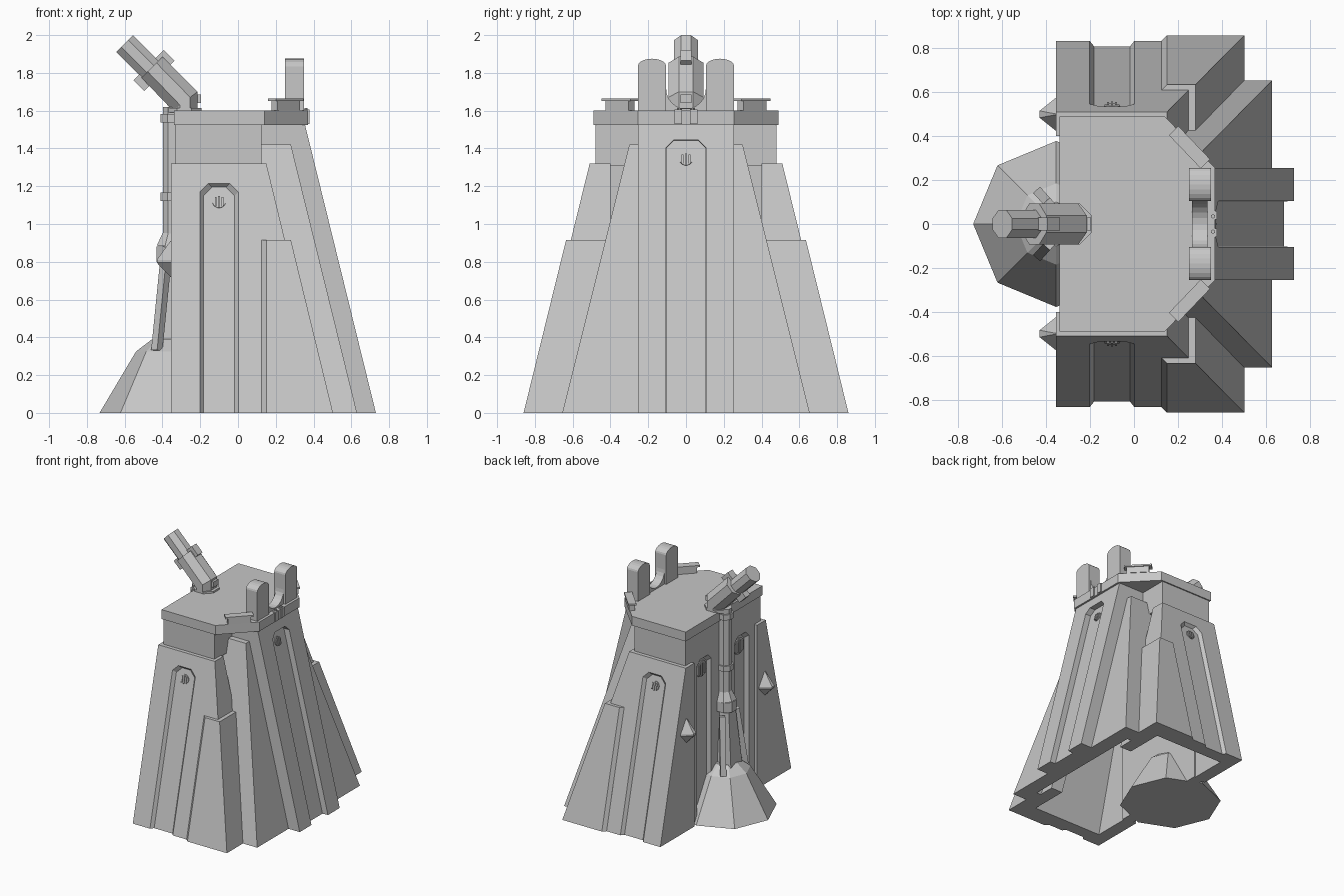
import bpy, bmesh, math
from mathutils import Vector

cube = bpy.data.objects.get("Cube")
if cube:
    bpy.data.objects.remove(cube, do_unlink=True)

GREY = (0.57, 0.57, 0.57, 1)
stone = bpy.data.materials.new("stone_grey")
stone.use_nodes = True
stone.diffuse_color = GREY
stone.node_tree.nodes["Principled BSDF"].inputs["Base Color"].default_value = GREY
SLOPE = 0.246


def finish(name, bm):
    bmesh.ops.recalc_face_normals(bm, faces=bm.faces)
    mesh = bpy.data.meshes.new(name)
    bm.to_mesh(mesh)
    bm.free()
    mesh.materials.append(stone)
    ob = bpy.data.objects.new(name, mesh)
    bpy.context.scene.collection.objects.link(ob)
    return ob


def loft(name, *rings):
    """Closed solid through rings of equal point count."""
    bm = bmesh.new()
    vs = [[bm.verts.new(p) for p in ring] for ring in rings]
    n = len(vs[0])
    for a, b in zip(vs, vs[1:]):
        for i in range(n):
            j = (i + 1) % n
            bm.faces.new((a[i], a[j], b[j], b[i]))
    bm.faces.new(vs[0])
    bm.faces.new(vs[-1])
    return finish(name, bm)


def rect(x0, x1, y0, y1, z):
    return [(x0, y0, z), (x1, y0, z), (x1, y1, z), (x0, y1, z)]


def box(name, x0, x1, y0, y1, z0, z1):
    return loft(name, rect(x0, x1, y0, y1, z0), rect(x0, x1, y0, y1, z1))


def tube(name, p0, p1, r0, r1=None, sides=8, turn=0.5):
    """Faceted cylinder or cone between two points."""
    p0, p1 = Vector(p0), Vector(p1)
    q = (p1 - p0).to_track_quat('Z', 'Y')

    def ring(p, r):
        angles = [math.tau * (i + turn) / sides for i in range(sides)]
        return [p + q @ Vector((r * math.cos(a), r * math.sin(a), 0)) for a in angles]
    return loft(name, ring(p0, r0), ring(p1, r0 if r1 is None else r1))


def cut(ob, *cutters):
    for c in cutters:
        c.hide_render = True
        c.display_type = 'WIRE'
        m = ob.modifiers.new("cut", 'BOOLEAN')
        m.operation, m.solver, m.object = 'DIFFERENCE', 'EXACT', c


def channel(name, place, w, top, c, depth, bevel):
    """Cutter for a recessed strip with a chamfered head."""
    def ring(inset, d):
        a, t = w - inset, top - inset
        pts = [(-a, -0.1), (a, -0.1), (a, t - c), (a - c, t), (c - a, t), (-a, t - c)]
        return [place(u, z, d) for u, z in pts]
    return loft(name, ring(0, -0.02), ring(0, 0), ring(bevel, depth))


def vent(name, place, z, r, d, k):
    """Round grille on a face of slope k: a rim disc with upright bars."""
    def out(e):
        return place(0, z + k * e, d - e * (1 + k * k))
    tube(name + "_rim", out(-0.02), out(0.007), r, sides=16)
    for i in (-1, 0, 1):
        u, h, b = i * r * 0.5, r * (0.8 if i == 0 else 0.65), r * 0.13
        quad = [(u - b, z - h), (u + b, z - h), (u + b, z + h), (u - b, z + h)]
        loft(name + "_bar", [place(p, q, d) for p, q in quad],
             [place(p, q, d - 0.016) for p, q in quad])


# Hollow interior cutters
cavity_main = loft("cavity_main_cutter", rect(-0.25, 0.38, -0.72, 0.72, -0.05),
                   rect(-0.25, 0.05, -0.4, 0.4, 1.2))
cavity_side = loft("cavity_side_cutter", rect(0, 0.52, -0.54, 0.54, -0.05),
                   rect(0, 0.2, -0.2, 0.2, 1.21))


# Neck and platform
def plan(z):
    half = [(-0.34, 0.49), (0.14, 0.49), (0.37, 0.255)]
    return [(x, -y, z) for x, y in half] + [(x, y, z) for x, y in reversed(half)]


box("neck", -0.33, 0.125, -0.48, 0.48, 1.31, 1.53)
loft("platform", plan(1.525), plan(1.6))

# Side buttress with central pillar on the +x flank
flank = loft("flank_buttress", rect(0.1, 0.63, -0.655, 0.655, 0),
             rect(0.1, 0.28, -0.3, 0.3, 1.42))
cut(flank, cavity_main, cavity_side)


def flank_face(u, z, d):
    return (0.73 - SLOPE * z - d, u, z)


pillar = loft("flank_pillar", rect(0.1, 0.73, -0.255, 0.255, 0),
              rect(0.1, 0.73 - SLOPE * 1.53, -0.255, 0.255, 1.53))
cut(pillar, channel("flank_channel_cutter", flank_face, 0.105, 1.445, 0.04, 0.047, 0.002),
    cavity_main, cavity_side)
vent("flank_vent", flank_face, 1.345, 0.036, 0.047, SLOPE)

# Front and back buttresses, each with channel, vent, step and stud
for s, side in ((-1, "front"), (1, "back")):
    def face(u, z, d):
        return (u - 0.1, s * (0.835 - SLOPE * z - d), z)

    body = loft(side + "_buttress", rect(-0.355, 0.47, s * 0.4, s * 0.835, 0),
                rect(-0.355, 0.15, s * 0.4, s * 0.51, 1.32))
    cut(body, channel(side + "_channel_cutter", face, 0.102, 1.215, 0.045, 0.025, 0.02),
        cavity_main)
    vent(side + "_vent", face, 1.12, 0.036, 0.025, SLOPE)

    def step_ring(x1, y, z):
        pts = [(0.125, 0.4), (x1, 0.4), (x1, y), (0.15, y), (0.125, y - 0.025)]
        return [(px, s * py, z) for px, py in pts]
    step = loft(side + "_step", step_ring(0.503, 0.86, 0), step_ring(0.28, 0.635, 0.915))
    cut(step, cavity_main, cavity_side)

    # Faceted stud on the end face
    def stud_ring(reach, w, z):
        return [(-0.35, s * 0.5 - w, z), (-0.355 - reach, s * 0.5 - 0.2 * w, z),
                (-0.355 - reach, s * 0.5 + 0.2 * w, z), (-0.35, s * 0.5 + w, z)]
    loft(side + "_stud", stud_ring(0.003, 0.01, 0.72), stud_ring(0.075, 0.08, 0.795),
         stud_ring(0.075, 0.08, 0.81), stud_ring(0.003, 0.01, 0.91))

    # Recessed strip with grille on the -x wall
    def wall_face(u, z, d):
        return (-0.33 + d, s * 0.24 + u, z)
    wall = box(side + "_end_wall", -0.33, -0.24, 0, s * 0.42, 0, 1.31)
    cut(wall, channel(side + "_wall_channel_cutter", wall_face, 0.09, 1.3, 0.04, 0.03, 0.02))
    vent(side + "_wall_vent", wall_face, 1.2, 0.065, 0.03, 0)

    # Slanted rod beside the pipe foot
    tube(side + "_brace", (-0.43, s * 0.14, 0.33), (-0.385, s * 0.09, 0.78), 0.03, sides=4)

    # Corner parapet and cap
    mid, along = Vector((0.253, s * 0.35, 0)), Vector((0.69, -s * 0.72, 0))
    out_dir = Vector((0.72, s * 0.69, 0))
    for part, l, w, z0, z1 in (("parapet", 0.085, 0.022, 1.6, 1.65), ("cap", 0.105, 0.03, 1.65, 1.664)):
        base = [mid + along * l * a + out_dir * w * b for a, b in ((-1, -1), (1, -1), (1, 1), (-1, 1))]
        loft(side + "_" + part, [p + Vector((0, 0, z0)) for p in base],
             [p + Vector((0, 0, z1)) for p in base])

    # Rounded upright of the cradle with a curved inner foot
    arc = [(0.18 + 0.075 * math.cos(math.pi * i / 10), 1.835 + 0.04 * math.sin(math.pi * i / 10))
           for i in range(11)]
    prof = [(0.105, 1.58), (0.255, 1.58)] + arc
    loft(side + "_upright", [(0.25, s * y, z) for y, z in prof], [(0.35, s * y, z) for y, z in prof])
    curve = [(0.105 * math.sin(math.pi * i / 12), 1.715 - 0.105 * math.cos(math.pi * i / 12))
             for i in range(7)]
    foot = [(0, 1.59), *curve, (0.11, 1.715), (0.11, 1.59)]
    loft(side + "_cradle_foot", [(0.265, s * y, z) for y, z in foot],
         [(0.335, s * y, z) for y, z in foot])
    box(side + "_edge_clip", 0.35, 0.378, s * 0.02, s * 0.06, 1.53, 1.605)
    tube(side + "_clip_pin", (0.36, s * 0.035, 1.6), (0.36, s * 0.035, 1.615), 0.01, sides=6)


# Faceted mound at the foot of the pipe
def mound_ring(r, z):
    return [(-0.355 + r * math.cos(i * math.tau / 8), r * math.sin(i * math.tau / 8), z)
            for i in range(8)]


loft("mound", mound_ring(0.378, 0), mound_ring(0.185, 0.325), mound_ring(0.1, 0.39))

# Pipe up the -x wall, with clamps and flared foot
tube("pipe", (-0.35, 0, 0.8), (-0.35, 0, 1.62), 0.052)
for z in (1.145, 1.56):
    tube("pipe_clamp", (-0.35, 0, z - 0.022), (-0.35, 0, z + 0.022), 0.064)
tube("pipe_collar", (-0.355, 0, 0.8), (-0.355, 0, 0.88), 0.082)
tube("pipe_collar_top", (-0.355, 0, 0.88), (-0.35, 0, 0.95), 0.082, 0.052)
loft("pipe_foot", rect(-0.455, -0.32, -0.075, 0.075, 0.33),
     rect(-0.415, -0.32, -0.045, 0.045, 0.78), rect(-0.415, -0.32, -0.045, 0.045, 0.82))

# Angled barrel on the platform, rising from a mitred housing
axis = Vector((-0.7071, 0, 0.7071))
tip = Vector((-0.6, 0, 1.955))


def at(back):
    return tip - axis * back


def housing_ring(x, z, dx, dz):
    angles = [math.tau * (i + 0.5) / 8 for i in range(8)]
    return [(x + 1.08 * dx * math.cos(a), 0.1 * math.sin(a), z + 1.08 * dz * math.cos(a))
            for a in angles]


loft("barrel_housing", housing_ring(-0.28, 1.58, 0.065, 0), housing_ring(-0.28, 1.65, 0.065, 0.05),
     housing_ring(-0.455, 1.83, 0.056, 0.056))
tube("barrel_base_rim", (-0.285, 0, 1.59), (-0.285, 0, 1.615), 0.1)
tube("barrel", at(0.3), at(0), 0.068)
side_dir = Vector((0.7071, 0, 0.7071))
for nm, inner, outer in (("upper", 0.06, 0.122), ("lower", -0.04, -0.105)):
    ear = [at(b) + Vector((0, y, 0))
           for b, y in ((0.17, -0.03), (0.25, -0.03), (0.25, 0.03), (0.17, 0.03))]
    loft(nm + "_barrel_ear", [p + side_dir * inner for p in ear],
         [p + side_dir * outer for p in ear])
box("base_knob", -0.215, -0.197, -0.03, 0.03, 1.64, 1.685)
